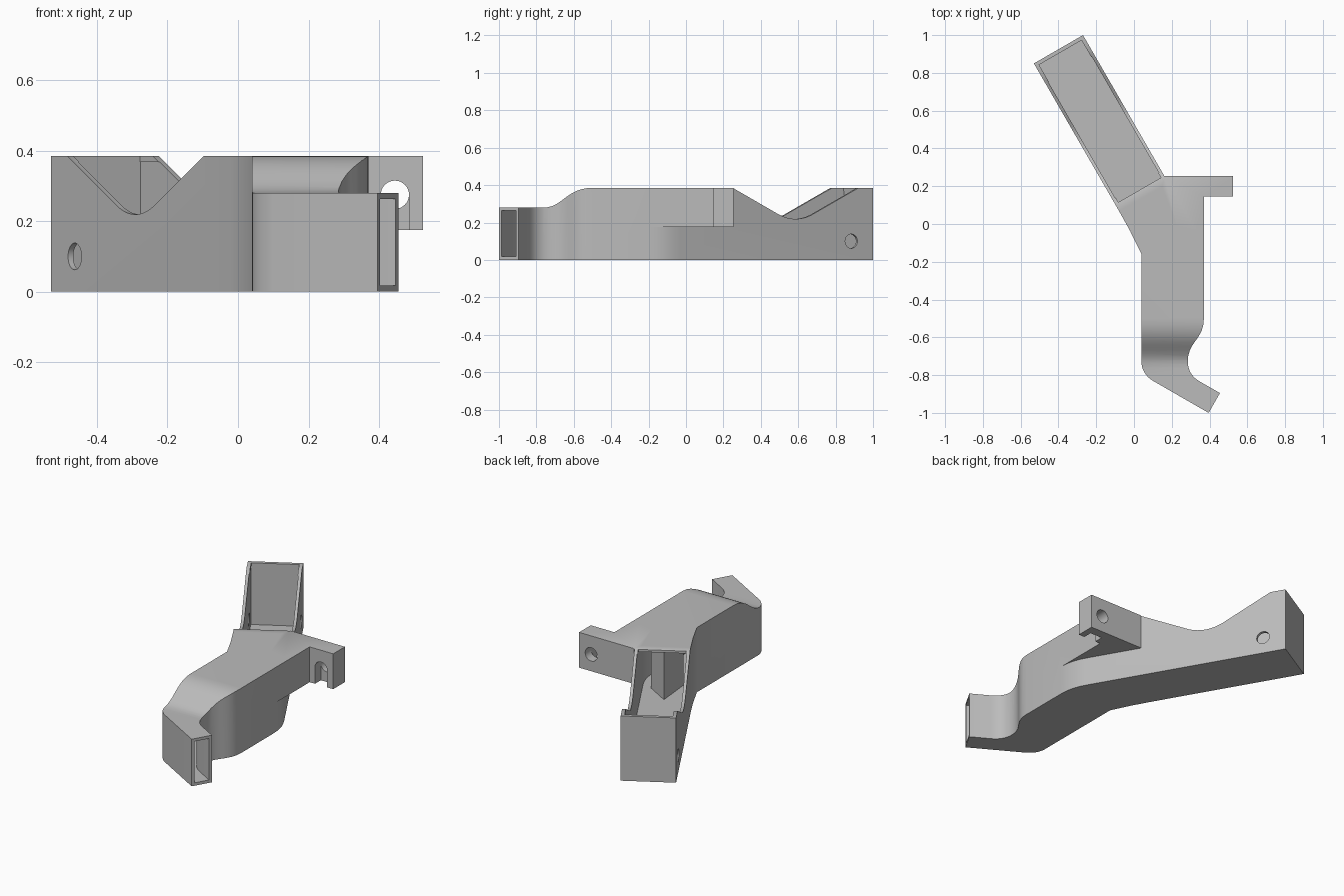
import bpy, bmesh, math
from mathutils import Matrix, Vector
from mathutils.geometry import interpolate_bezier

if "Cube" in bpy.data.objects:
    bpy.data.objects.remove(bpy.data.objects["Cube"])

TOP, WALL = 0.385, 0.017
grey = bpy.data.materials.new("plain grey")
grey.use_nodes = True
colour = (0.5, 0.5, 0.5, 1)
grey.diffuse_color = colour
grey.node_tree.nodes["Principled BSDF"].inputs["Base Color"].default_value = colour


def frame(x_axis, y_axis, origin=(0, 0, 0)):
    x, y = Vector(x_axis), Vector(y_axis)
    m = Matrix((x, y, x.cross(y))).transposed().to_4x4()
    m.translation = Vector(origin)
    return m


def prism(name, points, low, high, matrix=Matrix()):
    """Extrude a closed outline along the local z of a frame."""
    bm = bmesh.new()
    face = bm.faces.new([bm.verts.new((p[0], p[1], low)) for p in points])
    new = bmesh.ops.extrude_face_region(bm, geom=[face])["geom"]
    bmesh.ops.translate(bm, vec=(0, 0, high - low),
                        verts=[v for v in new if isinstance(v, bmesh.types.BMVert)])
    bm.transform(matrix)
    bmesh.ops.recalc_face_normals(bm, faces=bm.faces)
    mesh = bpy.data.meshes.new(name)
    bm.to_mesh(mesh)
    bm.free()
    mesh.materials.append(grey)
    obj = bpy.data.objects.new(name, mesh)
    bpy.context.collection.objects.link(obj)
    return obj


def combine(target, tool, operation="DIFFERENCE"):
    mod = target.modifiers.new("join", "BOOLEAN")
    mod.object, mod.operation, mod.solver = tool, operation, "EXACT"
    bpy.context.view_layer.objects.active = target
    bpy.ops.object.modifier_apply(modifier=mod.name)
    bpy.data.objects.remove(tool)


def curve(a, b, c, d, n=9):
    return [tuple(p)[:2] for p in interpolate_bezier(*[Vector((*q, 0)) for q in (a, b, c, d)], n)]


def circle(x, y, r, n=32):
    return [(x + r * math.cos(i * math.tau / n), y + r * math.sin(i * math.tau / n)) for i in range(n)]


def inset(points, distance):
    """Offset a counter-clockwise outline inwards with mitred corners."""
    result = []
    for i, p in enumerate(points):
        p = Vector(p)
        a = (p - Vector(points[i - 1])).normalized()
        b = (Vector(points[(i + 1) % len(points)]) - p).normalized()
        na, nb = Vector((-a.y, a.x)), Vector((-b.y, b.x))
        result.append(p + (na + nb) * distance / (1 + na.dot(nb)))
    return result


# Frames: along the slanted arm, across the arm, and along the body
c, s = 0.5, math.sqrt(0.75)
corner = (-0.53, 0.85, 0)
arm_plan = frame((c, -s, 0), (s, c, 0), corner)
arm_side = frame((c, -s, 0), (0, 0, 1), corner)
body_side = frame((0, 1, 0), (0, 0, 1))
front = frame((1, 0, 0), (0, 0, 1))

# Plan of the duct, counter-clockwise from the outlet
outline = [(0.395, -1.0), (0.455, -0.895)]
outline += curve((0.35, -0.835), (0.30, -0.808), (0.277, -0.76), (0.287, -0.70))
outline += curve((0.287, -0.70), (0.30, -0.62), (0.37, -0.60), (0.37, -0.50))[1:]
outline += curve((0.37, -0.20), (0.37, -0.13), (0.355, -0.085), (0.325, -0.03), 6)
outline += [(-0.27, 1.0), (-0.53, 0.85), (-0.08, 0.07), (-0.02, -0.038), (0.04, -0.16)]
outline += curve((0.04, -0.73), (0.04, -0.77), (0.06, -0.806), (0.10, -0.83))


def step_cutter(drop):
    slope = curve((-0.76, 0.28), (-0.66, 0.28), (-0.64, TOP), (-0.50, TOP), 14)
    points = [(-1.3, 0.28)] + slope + [(-0.50, 0.6), (-1.3, 0.6)]
    return prism("step_cutter", [(y, z - drop) for y, z in points], -1, 1, body_side)


# Outer shell with the mounting tab
duct = prism("duct", outline, 0, TOP)
tab = prism("tab", [(0.163, 0.255), (0.525, 0.255), (0.525, 0.145), (0.37, 0.145),
                    (0.37, -0.20), (0.30, -0.20), (0.15, 0.20)], 0.175, TOP)
combine(duct, tab, "UNION")
combine(duct, step_cutter(0))

# Dip in the arm
dip = [(0.88, 0.392), (0.576, 0.24)]
dip += curve((0.576, 0.24), (0.51, 0.212), (0.445, 0.212), (0.38, 0.24))[1:]
dip += [(0.076, 0.392), (0.076, 0.6), (0.88, 0.6)]
combine(duct, prism("dip_cutter", dip, -0.306, 0.1, arm_side))

# Hollow air channel, open at the outlet and at the arm
inner = inset(outline, WALL)
for i in (0, 1):
    inner[i] += Vector((s, -c)) * 0.06
cavity = prism("cavity", inner, WALL, TOP - WALL)
combine(cavity, step_cutter(WALL))
combine(duct, cavity)
pocket = [(0.02, 0.02), (0.86, 0.02), (0.86, 0.28), (0.02, 0.28)]
combine(duct, prism("pocket_cutter", pocket, 0.1, 0.6, arm_plan))

# Screw holes through the arm walls and the tab, with a slot in the tab
combine(duct, prism("arm_hole_cutter", circle(0.134, 0.10, 0.038), -0.4, 0.1, arm_side))
combine(duct, prism("tab_hole_cutter", circle(0.445, 0.275, 0.04), -0.3, -0.1, front))
slot = [(0.405, 0.1), (0.485, 0.1), (0.485, 0.275), (0.405, 0.275)]
combine(duct, prism("slot_cutter", slot, -0.2, -0.1, front))

# Wedge that splits the air flow inside
prism("flow_divider", [(0.11, 0.05), (0.13, -0.16), (0.25, -0.03)], 0.01, TOP - 0.01)

bpy.ops.object.select_all(action="DESELECT")
duct.select_set(True)
bpy.context.view_layer.objects.active = duct
bpy.ops.object.shade_smooth_by_angle(angle=math.radians(28))
